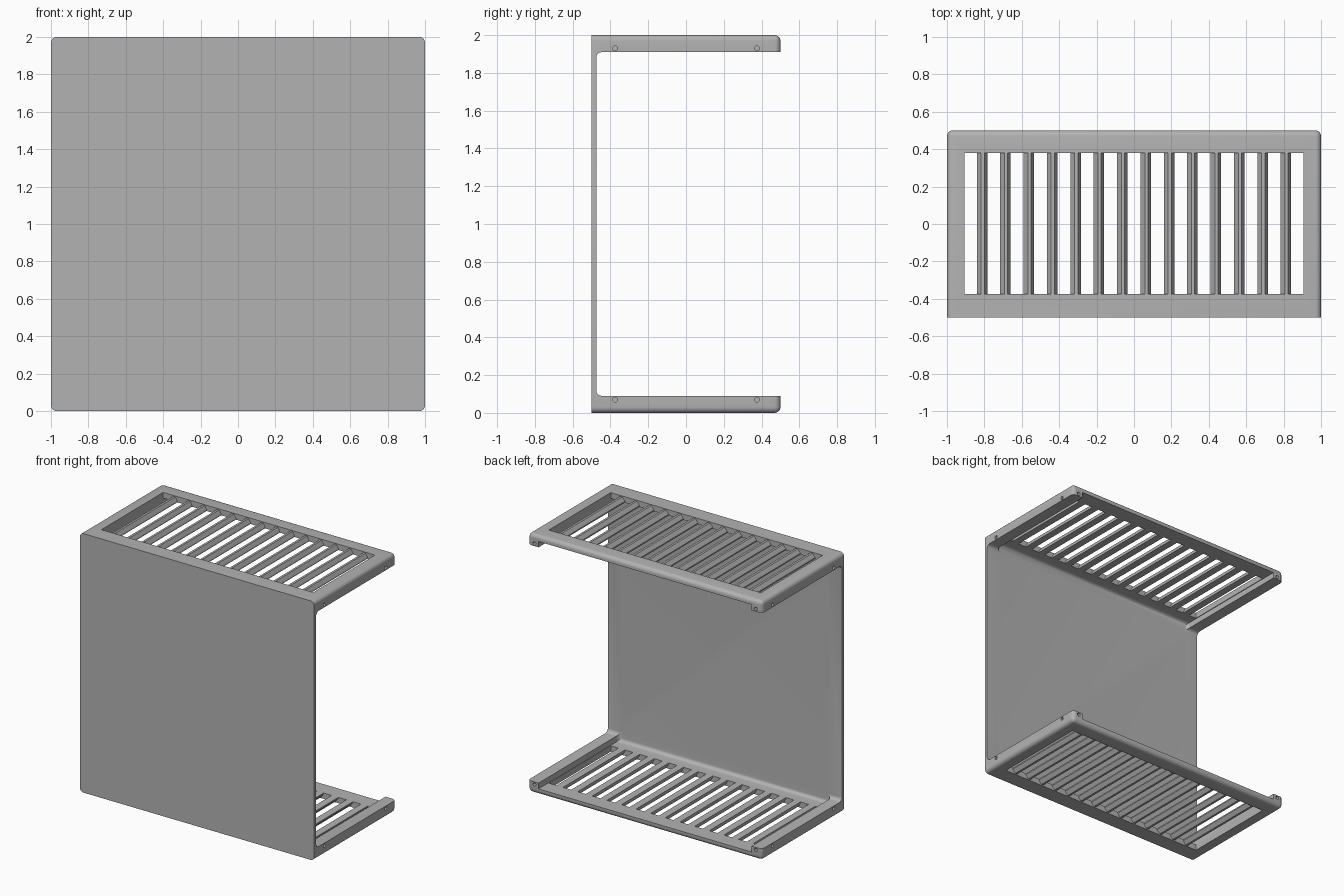
import bpy, bmesh, math
from mathutils import Vector

if "Cube" in bpy.data.objects:
    bpy.data.objects.remove(bpy.data.objects["Cube"])

grey = bpy.data.materials.new("satin_grey")
grey.diffuse_color = (0.45, 0.45, 0.45, 1)
grey.use_nodes = True
grey.node_tree.nodes["Principled BSDF"].inputs["Base Color"].default_value = grey.diffuse_color


def finish(name, bm):
    me = bpy.data.meshes.new(name)
    bmesh.ops.recalc_face_normals(bm, faces=bm.faces)
    bm.to_mesh(me)
    bm.free()
    ob = bpy.data.objects.new(name, me)
    bpy.context.collection.objects.link(ob)
    me.materials.append(grey)
    return ob


def box(name, lo, hi, radius=0, rule=None):
    """Box between two corners; edges whose midpoint and direction pass the rule are rounded."""
    bm = bmesh.new()
    bmesh.ops.create_cube(bm, size=1)
    for v in bm.verts:
        v.co = Vector([hi[i] if v.co[i] > 0 else lo[i] for i in range(3)])
    if radius:
        picked = [e for e in bm.edges
                  if rule((e.verts[0].co + e.verts[1].co) / 2, e.verts[1].co - e.verts[0].co)]
        bmesh.ops.bevel(bm, geom=picked, offset=radius, segments=5, profile=0.5,
                        affect='EDGES', clamp_overlap=True)
    return finish(name, bm)


def shade(ob):
    bpy.ops.object.select_all(action='DESELECT')
    ob.select_set(True)
    bpy.context.view_layer.objects.active = ob
    bpy.ops.object.shade_smooth_by_angle(angle=math.radians(30))


def cut(ob, cutter):
    mod = ob.modifiers.new("cut", 'BOOLEAN')
    mod.operation, mod.solver, mod.object = 'DIFFERENCE', 'EXACT', cutter
    bpy.ops.object.select_all(action='DESELECT')
    bpy.context.view_layer.objects.active = ob
    ob.select_set(True)
    bpy.ops.object.modifier_apply(modifier=mod.name)
    bpy.data.objects.remove(cutter)


# C-shaped body: block with all but the front rim rounded
BAR, FLOOR, INNER = 0.09, 0.045, -0.475
body = box("body", (-1, -0.5, 0), (1, 0.5, 2), 0.03, lambda m, d: m.y > -0.49)

# open interior between the side bars of the upper and lower trays
cut(body, box("cavity", (-1.2, INNER, BAR), (1.2, 0.8, 2 - BAR), 0.03,
              lambda m, d: m.y < -0.4 and abs(d.x) > 0.1))
# recessed tray floors between the side bars
cut(body, box("tray_recess", (-0.91, INNER, FLOOR), (0.91, 0.8, 2 - FLOOR), 0.03,
              lambda m, d: m.y < -0.4))
# long vent opening through both trays
cut(body, box("vent_opening", (-0.905, -0.375, -0.2), (0.905, 0.38, 2.2)))

# screw holes in the bar sides and bar ends
def drill(pos, axis):
    bm = bmesh.new()
    bmesh.ops.create_cone(bm, cap_ends=True, segments=16, radius1=0.013, radius2=0.013, depth=0.06)
    bm.transform(Vector(axis).to_track_quat('Z', 'Y').to_matrix().to_4x4())
    bmesh.ops.translate(bm, verts=bm.verts, vec=pos)
    cut(body, finish("drill", bm))


for side in (-1, 1):
    for z in (0.07, 1.93):
        for y in (-0.375, 0.375):
            drill((side, y, z), (1, 0, 0))
        drill((side * 0.945, 0.5, z), (0, 1, 0))
shade(body)

# ridged vent slats, flat towards the interior
SLAT = [(-0.028, 0), (0.028, 0), (0.028, 0.01), (0.012, 0.038), (-0.005, 0.038), (-0.028, 0.01)]


def slats(name, z0, flip):
    bm = bmesh.new()
    for i in range(14):
        x = -0.8125 + 0.125 * i
        ring = [bm.verts.new((x + flip * px, -0.38, z0 + flip * pz)) for px, pz in SLAT]
        face = bm.faces.new(ring)
        new = bmesh.ops.extrude_face_region(bm, geom=[face])["geom"]
        bmesh.ops.translate(bm, vec=(0, 0.765, 0),
                            verts=[g for g in new if isinstance(g, bmesh.types.BMVert)])
    finish(name, bm)


slats("upper_slats", 2 - FLOOR, 1)
slats("lower_slats", FLOOR, -1)
